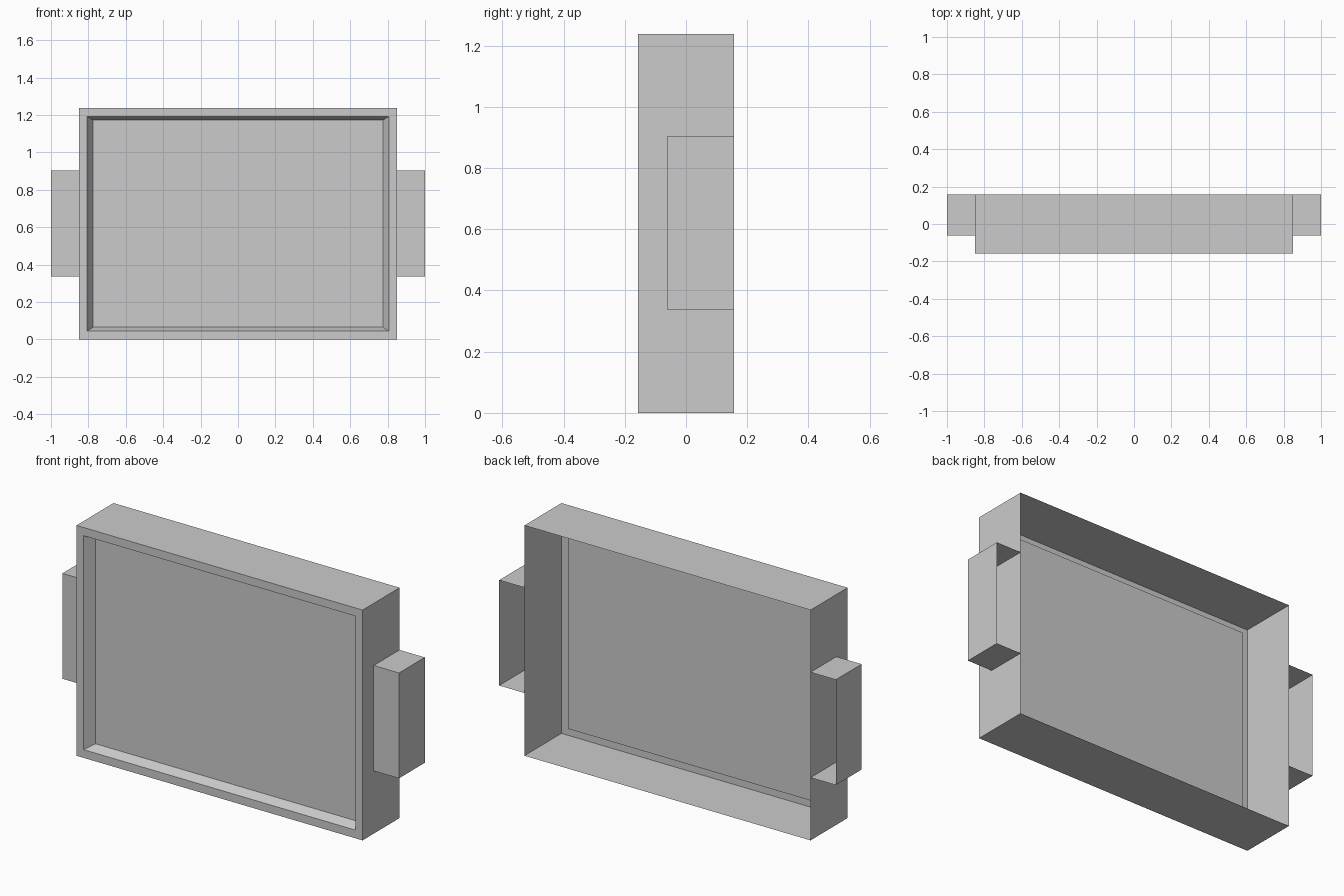
import bpy
import bmesh

cube = bpy.data.objects.get("Cube")
if cube:
    bpy.data.objects.remove(cube, do_unlink=True)

grey = bpy.data.materials.new("light grey")
grey.use_nodes = True
colour = (0.6, 0.6, 0.6, 1)
grey.diffuse_color = colour
grey.node_tree.nodes["Principled BSDF"].inputs["Base Color"].default_value = colour

FRONT, BACK = -0.157, 0.157
HALF_W, HEIGHT = 0.85, 1.237


def shell(name, rings, cap=True):
    """Loft rectangles (x0, x1, z0, z1, y) listed from back to front; leave the back open."""
    bm = bmesh.new()
    loops = [[bm.verts.new((x, y, z)) for x, z in ((x0, z0), (x1, z0), (x1, z1), (x0, z1))]
             for x0, x1, z0, z1, y in rings]
    for a, b in zip(loops, loops[1:]):
        for i in range(4):
            j = (i + 1) % 4
            bm.faces.new((a[i], a[j], b[j], b[i]))
    if cap:
        bm.faces.new(loops[-1])
    # Orient every face outward, using the front cap as the guide
    bmesh.ops.recalc_face_normals(bm, faces=bm.faces)
    bm.faces.ensure_lookup_table()
    if bm.faces[-1].normal.y > 0:
        bmesh.ops.reverse_faces(bm, faces=bm.faces)
    mesh = bpy.data.meshes.new(name)
    bm.to_mesh(mesh)
    bm.free()
    mesh.materials.append(grey)
    obj = bpy.data.objects.new(name, mesh)
    bpy.context.scene.collection.objects.link(obj)
    return obj


def inset(dx, dz, y):
    return (-HALF_W + dx, HALF_W - dx, dz, HEIGHT - dz, y)


# Open-backed casing: outer walls, front rim, tapered recess and panel
shell("casing", [inset(0, 0, BACK), inset(0, 0, FRONT),
                 inset(0.042, 0.044, FRONT), inset(0.076, 0.065, -0.105)])

# Open-backed side boxes
for name, side in (("left_side_box", 1), ("right_side_box", -1)):
    x0, x1 = sorted((side * HALF_W, side * 1.0))
    shell(name, [(x0, x1, 0.337, 0.903, BACK), (x0, x1, 0.337, 0.903, -0.062)])
